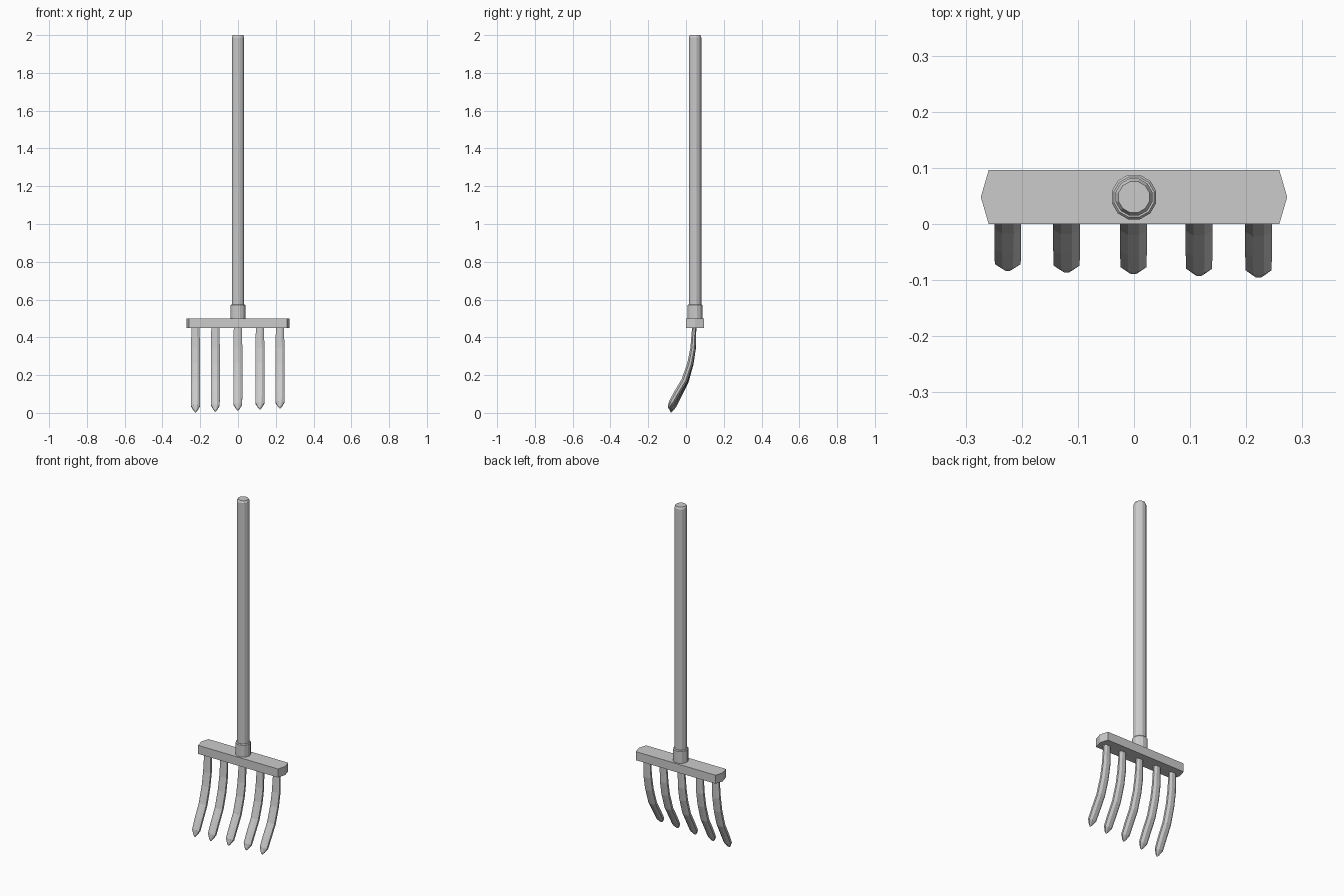
import bpy
import bmesh
from math import cos, sin, pi
from mathutils import Vector

if "Cube" in bpy.data.objects:
    bpy.data.objects.remove(bpy.data.objects["Cube"])

CY = 0.048  # depth of the handle axis


def loft(name, rings):
    """Skin a list of equal-length point rings and cap both ends."""
    bm = bmesh.new()
    loops = [[bm.verts.new(p) for p in ring] for ring in rings]
    n = len(loops[0])
    for a, b in zip(loops, loops[1:]):
        for i in range(n):
            j = (i + 1) % n
            bm.faces.new((a[i], a[j], b[j], b[i]))
    bm.faces.new(loops[0][::-1])
    bm.faces.new(loops[-1])
    bmesh.ops.remove_doubles(bm, verts=bm.verts, dist=1e-5)
    bmesh.ops.recalc_face_normals(bm, faces=bm.faces)
    mesh = bpy.data.meshes.new(name)
    bm.to_mesh(mesh)
    bm.free()
    obj = bpy.data.objects.new(name, mesh)
    bpy.context.collection.objects.link(obj)
    return obj


def turned(name, profile, sides=12):
    """Faceted round part from (radius, z) pairs around the handle axis."""
    angles = [2 * pi * (i + 0.5) / sides for i in range(sides)]
    return loft(name, [[(r * cos(a), CY + r * sin(a), z) for a in angles]
                       for r, z in profile])


# Handle with a chamfered top, and the ferrule at its foot
turned("handle", [(0.034, 0.49), (0.034, 1.988), (0.0285, 2.0)])
turned("ferrule", [(0.041, 0.49), (0.041, 0.57), (0.037, 0.575)])

# Crossbar with pointed ends
outline = [(-0.273, CY), (-0.259, 0.0), (0.259, 0.0),
           (0.273, CY), (0.259, 0.096), (-0.259, 0.096)]
loft("crossbar", [[(x, y, z) for x, y in outline] for z in (0.45, 0.50)])

# Tine centre line: y, z, half width, half thickness
TINE = [(0.044, 0.46, 0.021, 0.011), (0.038, 0.34, 0.024, 0.014),
        (0.025, 0.26, 0.024, 0.015), (-0.002, 0.165, 0.024, 0.016),
        (-0.038, 0.095, 0.024, 0.016), (-0.066, 0.036, 0.023, 0.015),
        (-0.077, 0.012, 0.010, 0.007), (-0.080, 0.003, 0.003, 0.002)]


def tine(name, x, swing):
    """Curved tine; swing bends the tip further forward and up."""
    pts = []
    for y, z, w, t in TINE:
        f = ((0.46 - z) / 0.46) ** 2
        pts.append((Vector((x, y - 0.013 * swing * f, z + 0.022 * swing * f)), w, t))
    rings = []
    for i, (c, w, t) in enumerate(pts):
        d = (pts[min(i + 1, len(pts) - 1)][0] - pts[max(i - 1, 0)][0]).normalized()
        across = Vector((1, 0, 0))
        out = d.cross(across)
        k = 1 / cos(pi / 8)
        rings.append([c + k * (across * w * cos(a) + out * t * sin(a))
                      for a in [2 * pi * (j + 0.5) / 8 for j in range(8)]])
    return loft(name, rings)


# Five tines, each bent slightly more than the last
for i, x in enumerate((-0.225, -0.12, -0.001, 0.116, 0.222)):
    tine(f"tine_{i + 1}", x, i / 4)
